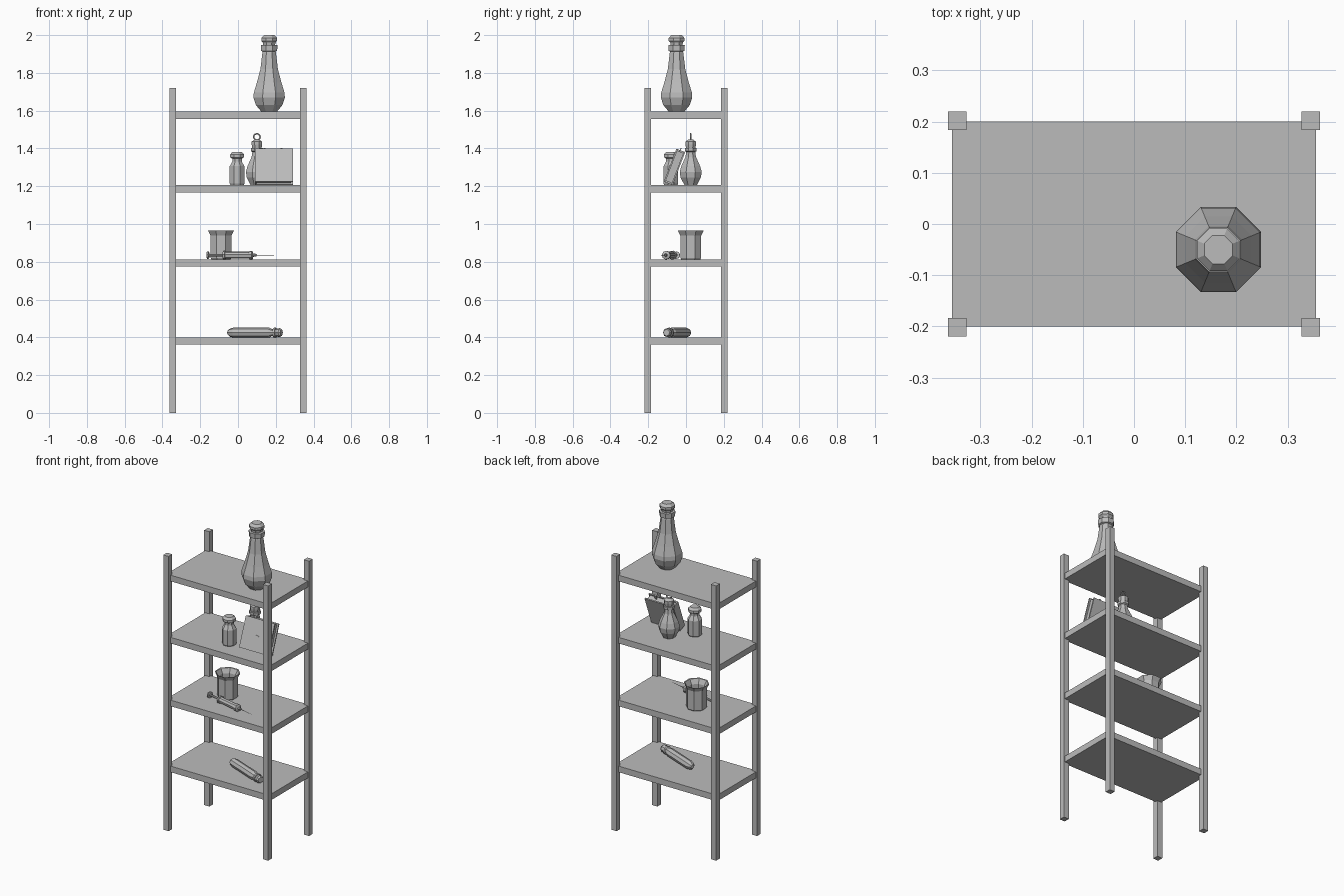
import bpy, bmesh
from math import cos, sin, pi, radians
from mathutils import Vector, Matrix

if "Cube" in bpy.data.objects:
    bpy.data.objects.remove(bpy.data.objects["Cube"])

grey = bpy.data.materials.new("plain grey")
grey.use_nodes = True
grey.diffuse_color = (0.5, 0.5, 0.5, 1)
grey.node_tree.nodes["Principled BSDF"].inputs["Base Color"].default_value = grey.diffuse_color


def finish(name, bm, matrix=None):
    bmesh.ops.recalc_face_normals(bm, faces=bm.faces)
    if matrix:
        bm.transform(matrix)
    mesh = bpy.data.meshes.new(name)
    bm.to_mesh(mesh)
    bm.free()
    mesh.materials.append(grey)
    obj = bpy.data.objects.new(name, mesh)
    bpy.context.scene.collection.objects.link(obj)
    return obj


def box(name, low, high, matrix=None):
    bm = bmesh.new()
    low, high = Vector(low), Vector(high)
    size = Matrix.Diagonal((*(high - low), 1))
    bmesh.ops.create_cube(bm, size=1, matrix=Matrix.Translation((low + high) / 2) @ size)
    return finish(name, bm, matrix)


def lathe(name, profile, base, sides=8, axis=(0, 0, 1), spout=0):
    """Faceted turned shape; profile holds (radius, distance along the axis)."""
    bm = bmesh.new()
    rings = []
    for r, h in profile:
        angles = [2 * pi * (i + 0.5) / sides for i in range(sides)]
        rings.append([bm.verts.new((r * cos(a), r * sin(a), h)) for a in angles])
    for a, b in zip(rings, rings[1:]):
        for i in range(sides):
            j = (i + 1) % sides
            bm.faces.new((a[i], a[j], b[j], b[i]))
    bm.faces.new(rings[0])
    bm.faces.new(rings[-1])
    if spout:
        top = max(h for r, h in profile)
        for v in bm.verts:
            if v.co.z == top and v.co.x < -0.04:
                v.co.x -= spout
    turn = Vector((0, 0, 1)).rotation_difference(Vector(axis)).to_matrix().to_4x4()
    return finish(name, bm, Matrix.Translation(base) @ turn)


# Rack: four posts and four shelves
for sx, side in ((-1, "right"), (1, "left")):
    for sy, end in ((-1, "front"), (1, "back")):
        x, y, h = sx * 0.345, sy * 0.202, 0.018
        box(f"{end}_{side}_post", (x - h, y - h, 0), (x + h, y + h, 1.72))
tops = (0.4, 0.813, 1.206, 1.595)
for i, z in enumerate(tops):
    box(f"shelf_{i + 1}", (-0.356, -0.2, z - 0.038), (0.356, 0.2, z))

# Top shelf: large stoppered bottle
lathe("large_bottle", [(0.045, 0), (0.076, 0.035), (0.09, 0.075), (0.088, 0.1), (0.07, 0.155),
                       (0.05, 0.225), (0.039, 0.31), (0.037, 0.318), (0.046, 0.322),
                       (0.047, 0.352), (0.032, 0.354)], (0.165, -0.05, tops[3]))
lathe("bottle_stopper", [(0.032, 0.34), (0.036, 0.365), (0.045, 0.375), (0.045, 0.39),
                         (0.03, 0.405)], (0.165, -0.05, tops[3]))

# Third shelf: round flask with a ring on its stopper
flask = (0.1, 0.025, tops[2])
lathe("round_flask", [(0.036, 0), (0.058, 0.04), (0.063, 0.07), (0.054, 0.1), (0.03, 0.15),
                      (0.026, 0.175), (0.034, 0.18), (0.034, 0.196), (0.026, 0.197)], flask)
lathe("flask_stopper", [(0.026, 0.19), (0.03, 0.215), (0.03, 0.23), (0.012, 0.242)], flask)
bpy.ops.mesh.primitive_torus_add(location=(flask[0], flask[1], tops[2] + 0.255),
                                 rotation=(pi / 2, 0, 0), major_radius=0.017,
                                 minor_radius=0.004, major_segments=12, minor_segments=6)
ring = bpy.context.object
ring.name = "stopper_ring"
ring.data.materials.append(grey)

# Third shelf: small jar
lathe("small_jar", [(0.038, 0), (0.042, 0.008), (0.042, 0.1), (0.027, 0.125), (0.027, 0.14),
                    (0.039, 0.147), (0.039, 0.163), (0.026, 0.176)], (-0.005, -0.08, tops[2]))

# Third shelf: book leaning back on the flask
lean = Matrix.Translation((0.19, -0.071, tops[2])) @ Matrix.Rotation(radians(-21), 4, "X")
w, t, h = 0.1, 0.05, 0.187
box("book_front_cover", (-w, -t, 0), (w, -t + 0.008, h), lean)
box("book_back_cover", (-w, -0.008, 0), (w, 0, h), lean)
box("book_spine", (-w, -t, 0), (-w + 0.008, 0, h), lean)
box("book_pages", (-w + 0.008, -t + 0.008, 0.008), (w - 0.01, -0.008, h - 0.008), lean)
box("book_clasp", (-0.016, -t - 0.004, 0.088), (0.016, -t, 0.094), lean)
for i, x in enumerate((-0.05, 0.04)):
    box(f"book_marker_{i + 1}", (x - 0.006, -0.03, h - 0.01), (x + 0.006, -0.026, h + 0.012), lean)

# Second shelf: open beaker with a spout
lathe("beaker", [(0.055, 0), (0.06, 0.008), (0.06, 0.125), (0.074, 0.152), (0.068, 0.15),
                 (0.053, 0.122), (0.053, 0.01)], (-0.09, 0.025, tops[1]), spout=0.018)

# Second shelf: syringe lying on its side
start = Vector((-0.163, -0.05, tops[1] + 0.022))
along = Vector((0.35, -0.082, 0)).normalized()
lathe("syringe_plunger", [(0.02, 0), (0.02, 0.008), (0.007, 0.009), (0.007, 0.1)], start, 8, along)
lathe("syringe_barrel", [(0.024, 0.088), (0.024, 0.098), (0.019, 0.1), (0.019, 0.228),
                         (0.023, 0.23), (0.023, 0.245), (0.009, 0.25), (0.007, 0.268)],
      start, 8, along)
lathe("syringe_needle", [(0.002, 0.26), (0.001, 0.362)], start, 6, along)

# Bottom shelf: corked tube lying on its side
start = Vector((-0.053, 0.012, tops[0] + 0.025))
along = Vector((0.288, -0.117, 0)).normalized()
lathe("tube", [(0.012, 0), (0.022, 0.012), (0.027, 0.035), (0.027, 0.235), (0.019, 0.25),
               (0.019, 0.258), (0.026, 0.262), (0.026, 0.275), (0.02, 0.276)], start, 8, along)
lathe("tube_cork", [(0.02, 0.27), (0.024, 0.296), (0.018, 0.306)], start, 8, along)
